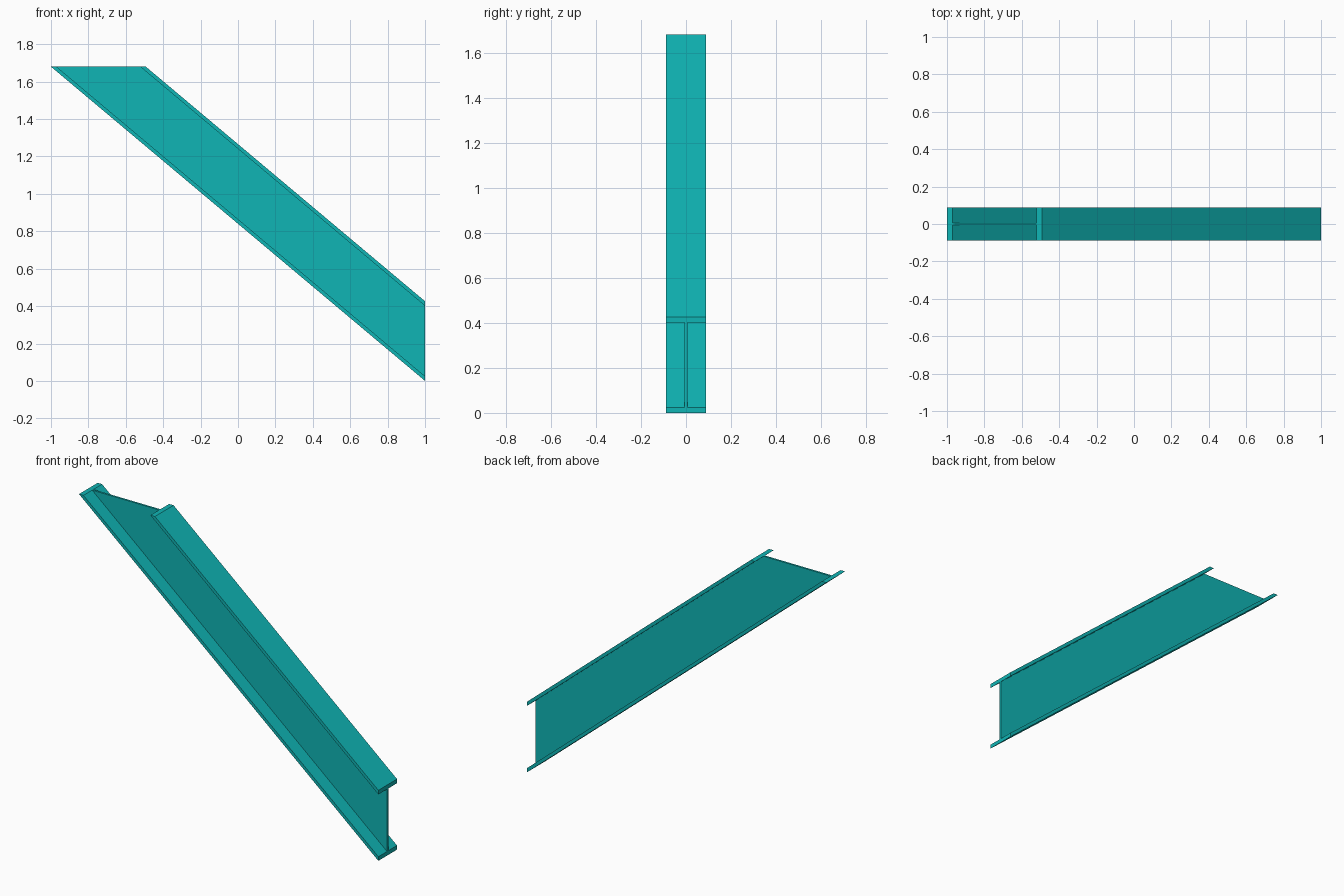
import bpy

cube = bpy.data.objects.get("Cube")
if cube:
    bpy.data.objects.remove(cube, do_unlink=True)

# Overall dimensions
TOP = 1.68           # height of the level upper cut
SLOPE = TOP / 2.0    # fall per unit of x
DEPTH = 0.426        # section depth, measured vertically
FLANGE = 0.025       # flange thickness, measured vertically
HALF_WIDTH = 0.089
HALF_WEB = 0.006

teal = bpy.data.materials.new("teal paint")
teal.use_nodes = True
colour = (0.005, 0.46, 0.46, 1.0)
teal.diffuse_color = colour
teal.node_tree.nodes["Principled BSDF"].inputs["Base Color"].default_value = colour


def sloped_bar(name, low, high, half_y):
    """Inclined bar between two vertical offsets, cut plumb at x = 1 and level at the top."""
    profile = [(1, low), (1, high),
               (-1 + high / SLOPE, TOP), (-1 + low / SLOPE, TOP)]
    verts = [(x, y, z) for y in (-half_y, half_y) for x, z in profile]
    faces = [(0, 1, 2, 3), (7, 6, 5, 4)]
    faces += [(i, i + 4, (i + 1) % 4 + 4, (i + 1) % 4) for i in range(4)]
    mesh = bpy.data.meshes.new(name)
    mesh.from_pydata(verts, [], faces)
    mesh.materials.append(teal)
    mesh.update()
    obj = bpy.data.objects.new(name, mesh)
    bpy.context.collection.objects.link(obj)
    return obj


# Two flanges joined by a thin central web
sloped_bar("lower_flange", 0.0, FLANGE, HALF_WIDTH)
sloped_bar("web", FLANGE, DEPTH - FLANGE, HALF_WEB)
sloped_bar("upper_flange", DEPTH - FLANGE, DEPTH, HALF_WIDTH)
